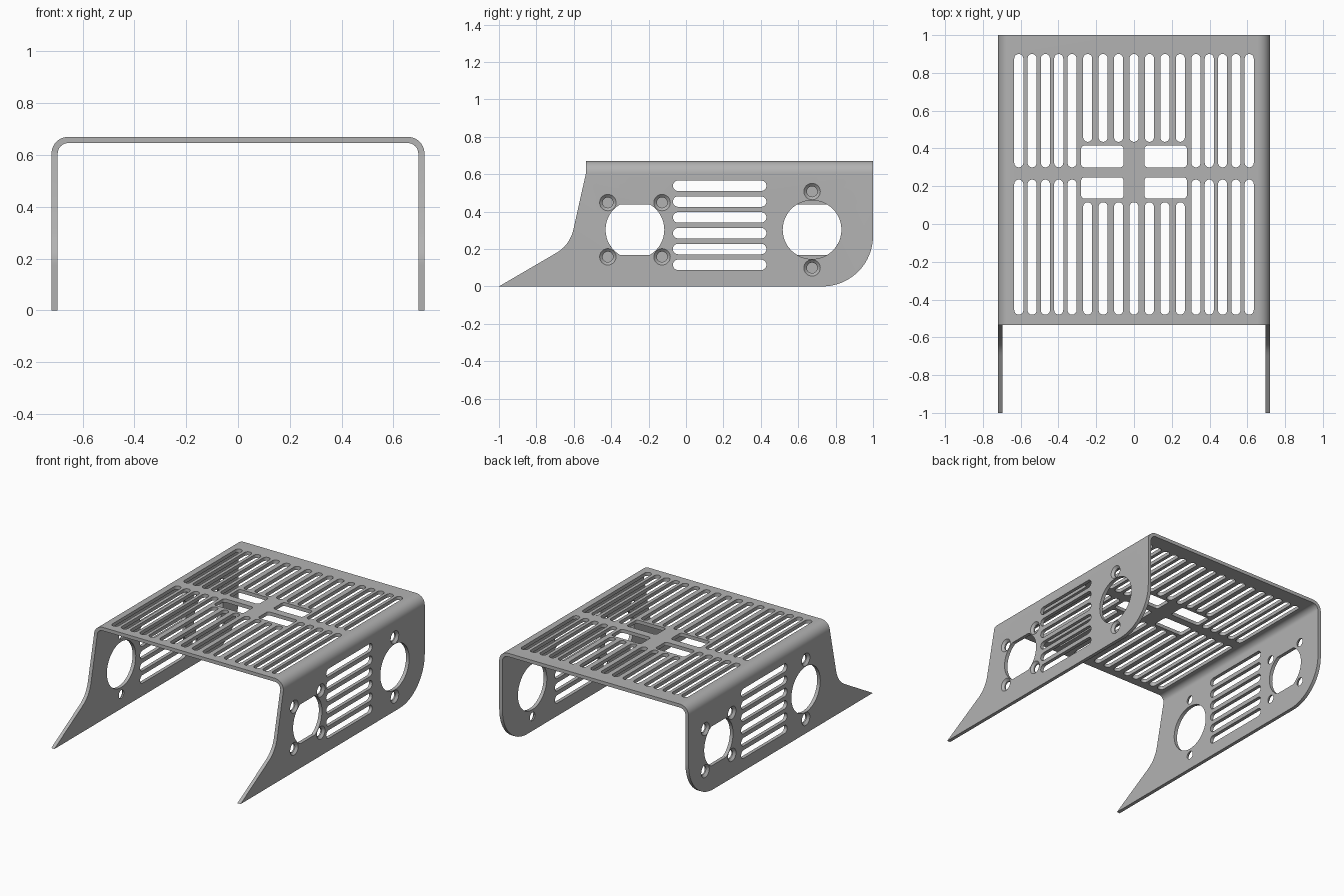
import bpy, bmesh, math
from mathutils import Vector

if "Cube" in bpy.data.objects:
    bpy.data.objects.remove(bpy.data.objects["Cube"])

T = 0.024            # sheet thickness
W, H = 0.72, 0.67    # half width, height
FRONT, BACK = -0.535, 1.0


def arc(cx, cy, r, a0, a1, n=10):
    return [(cx + r * math.cos(math.radians(a0 + (a1 - a0) * i / n)),
             cy + r * math.sin(math.radians(a0 + (a1 - a0) * i / n))) for i in range(n + 1)]


def rounded(cx, cy, w, h, r, n=8):
    """Rounded rectangle; r = half the short side gives a slot."""
    x, y = w / 2 - r, h / 2 - r
    pts = (arc(cx + x, cy + y, r, 0, 90, n) + arc(cx - x, cy + y, r, 90, 180, n)
           + arc(cx - x, cy - y, r, 180, 270, n) + arc(cx + x, cy - y, r, 270, 360, n))
    out = []
    for p in pts:
        if not out or math.dist(p, out[-1]) > 1e-5:
            out.append(p)
    return out[:-1] if math.dist(out[0], out[-1]) < 1e-5 else out


def loft(bm, rings):
    """Closed solid through a list of equally long rings."""
    loops = [[bm.verts.new(p) for p in ring] for ring in rings]
    for a, b in zip(loops, loops[1:]):
        for i in range(len(a)):
            j = (i + 1) % len(a)
            bm.faces.new((a[i], a[j], b[j], b[i]))
    bm.faces.new(loops[0][::-1])
    bm.faces.new(loops[-1])


def along_x(bm, pts, x0, x1):
    loft(bm, [[(x, y, z) for y, z in pts] for x in (x0, x1)])


def make(name, bm):
    bmesh.ops.recalc_face_normals(bm, faces=bm.faces)
    me = bpy.data.meshes.new(name)
    bm.to_mesh(me)
    bm.free()
    ob = bpy.data.objects.new(name, me)
    bpy.context.collection.objects.link(ob)
    return ob


def boolean(ob, cutter, op):
    cutter.hide_render = True
    m = ob.modifiers.new(op, 'BOOLEAN')
    m.operation, m.solver, m.object = op, 'EXACT', cutter
    bpy.context.view_layer.objects.active = ob
    bpy.ops.object.modifier_apply(modifier=m.name)
    bpy.data.objects.remove(cutter)


# Bent sheet: U-shaped section run from front to back
R = 0.065
half_out = arc(W - R, H - R, R, 0, 90)
half_in = arc(W - R, H - R, R - T, 90, 0)
section = ([(W, 0)] + half_out + [(-x, z) for x, z in half_out[::-1]] + [(-W, 0), (T - W, 0)]
           + [(-x, z) for x, z in half_in[::-1]] + half_in + [(W - T, 0)])
bm = bmesh.new()
loft(bm, [[(x, y, z) for x, z in section] for y in (-1.1, BACK)])
cover = make("bent_cover", bm)

# Side outline: pointed front foot, rounded rear corner
foot_curve = []
a, b, c = Vector((-0.70, 0.175)), Vector((-0.625, 0.215)), Vector((-0.603, 0.30))
for i in range(9):
    t = i / 8
    foot_curve.append(tuple(a * (1 - t) ** 2 + b * 2 * t * (1 - t) + c * t * t))
outline = ([(-1, 0)] + arc(0.73, 0.27, 0.27, 270, 360, 20) + [(1.1, 0.27), (1.1, 0.8)]
           + [(FRONT, 0.8), (FRONT, 0.605)] + foot_curve[::-1])
outline[-len(foot_curve) - 5] = (1.0, 0.27)
bm = bmesh.new()
along_x(bm, outline, -1, 1)
boolean(cover, make("outline_cutter", bm), 'INTERSECT')

# Vents and windows in the top
bm = bmesh.new()


def top_hole(x0, x1, y0, y1, r):
    pts = rounded((x0 + x1) / 2, (y0 + y1) / 2, x1 - x0, y1 - y0, r)
    loft(bm, [[(x, y, z) for x, y in pts] for z in (0.6, 0.75)])


S = 0.024
for i in range(-3, 4):
    x = i * 0.0817
    top_hole(x - S, x + S, 0.435, 0.90, S)
    top_hole(x - S, x + S, -0.48, 0.115, S)
for side in (-1, 1):
    for i in range(5):
        x = side * (0.328 + i * 0.0705)
        top_hole(x - S, x + S, 0.30, 0.90, S)
        top_hole(x - S, x + S, -0.48, 0.235, S)
    x0, x1 = sorted((side * 0.055, side * 0.28))
    top_hole(x0, x1, 0.30, 0.415, 0.018)
    top_hole(x0, x1, 0.135, 0.247, 0.018)
boolean(cover, make("top_cutter", bm), 'DIFFERENCE')

# Openings in the sides: the two sides swap their round and flat-sided holes
bm = bmesh.new()
CZ, CR, FLAT = 0.303, 0.157, 0.135


def screw_hole(side, y, z):
    rings = []
    for x, r in ((W + 0.01, 0.044), (W, 0.044), (W - 0.015, 0.028), (W - T - 0.02, 0.028)):
        rings.append([(side * x, p, q) for p, q in arc(y, z, r, 0, 360, 24)[:-1]])
    loft(bm, rings)


for side in (-1, 1):
    x0, x1 = side * 0.65, side * 0.78
    for i in range(6):
        along_x(bm, rounded(0.18, 0.115 + i * 0.0846, 0.50, 0.056, 0.028), x0, x1)
    flat_y, round_y = (-0.273, 0.674) if side > 0 else (0.674, -0.273)
    along_x(bm, arc(round_y, CZ, CR, 0, 360, 48)[:-1], x0, x1)
    ang = math.degrees(math.asin(FLAT / CR))
    along_x(bm, arc(flat_y, CZ, CR, -ang, ang, 16) + arc(flat_y, CZ, CR, 180 - ang, 180 + ang, 16), x0, x1)
    for s in (-1, 1):
        screw_hole(side, round_y, CZ + s * 0.204)
        for t in (-1, 1):
            screw_hole(side, flat_y + s * 0.145, CZ + t * 0.145)
boolean(cover, make("side_cutter", bm), 'DIFFERENCE')

# Finish
mat = bpy.data.materials.new("grey_metal")
mat.diffuse_color = (0.45, 0.45, 0.45, 1)
mat.use_nodes = True
mat.node_tree.nodes["Principled BSDF"].inputs["Base Color"].default_value = mat.diffuse_color
cover.data.materials.clear()
cover.data.materials.append(mat)
for p in cover.data.polygons:
    p.material_index = 0
bpy.context.view_layer.objects.active = cover
cover.select_set(True)
bpy.ops.object.shade_smooth_by_angle(angle=math.radians(30))
